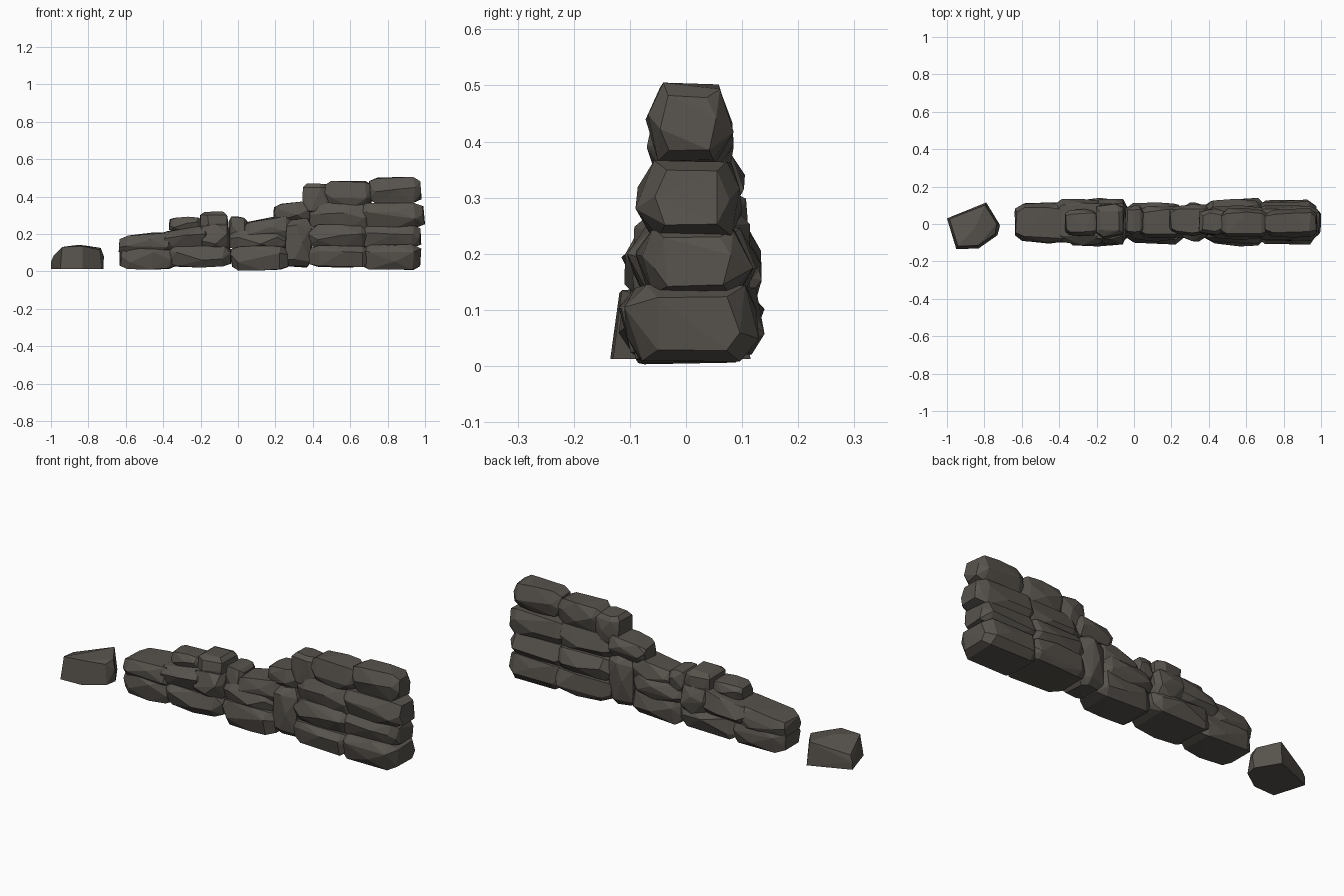
import bpy, bmesh, math, random
from mathutils import Vector

if "Cube" in bpy.data.objects:
    bpy.data.objects.remove(bpy.data.objects["Cube"])

rng = random.Random(12)
rock = bpy.data.materials.new("dark_stone")
rock.diffuse_color = (0.095, 0.085, 0.073, 1)
rock.use_nodes = True
rock.node_tree.nodes["Principled BSDF"].inputs["Base Color"].default_value = rock.diffuse_color


def add_hull(name, pts, angle=9):
    """Faceted convex stone around a cloud of points."""
    bm = bmesh.new()
    for p in pts:
        bm.verts.new(p)
    res = bmesh.ops.convex_hull(bm, input=bm.verts[:])
    junk = {g for g in res["geom_interior"] + res["geom_unused"] if isinstance(g, bmesh.types.BMVert)}
    bmesh.ops.delete(bm, geom=[v for v in junk if v.is_valid], context='VERTS')
    bmesh.ops.dissolve_limit(bm, angle_limit=math.radians(angle), verts=bm.verts[:], edges=bm.edges[:])
    bmesh.ops.triangulate(bm, faces=[f for f in bm.faces if len(f.verts) > 4])
    bmesh.ops.recalc_face_normals(bm, faces=bm.faces[:])
    me = bpy.data.meshes.new(name)
    bm.to_mesh(me)
    bm.free()
    me.materials.append(rock)
    ob = bpy.data.objects.new(name, me)
    bpy.context.collection.objects.link(ob)
    return ob


def stone(name, x, y, z, tilt=0.0, square=0.5, upright=False):
    """Rough block filling the ranges x, y, z; tilt raises the right end of its top."""
    stations = [(-1, .68), (-.72, .96), (.1, 1), (.75, .96), (1, .68)]
    pts = []
    for u, s in stations:
        turn = rng.uniform(-.12, .12)
        for k in range(6):
            a = k * math.pi / 3 + turn
            c, d = math.cos(a), math.sin(a)
            # squarer sections for foundation stones
            p = [u + rng.uniform(-.06, .06),
                 s * math.copysign(abs(c) ** square, c) * rng.uniform(.86, 1),
                 s * math.copysign(abs(d) ** square, d) * rng.uniform(.86, 1)]
            if upright:
                p = [p[2], p[1], p[0]]
            pts.append(p)
    lo = [min(p[i] for p in pts) for i in range(3)]
    hi = [max(p[i] for p in pts) for i in range(3)]
    out = []
    for p in pts:
        f = [(p[i] - lo[i]) / (hi[i] - lo[i]) for i in range(3)]
        q = [r[0] + t * (r[1] - r[0]) for r, t in zip((x, y, z), f)]
        q[2] += tilt * (f[0] - .5) * f[2]
        out.append(Vector(q))
    return add_hull(name, out)


# Loose boulder at the low end: tapered six-sided block
plan = [(-1, .03), (-.79, .115), (-.72, 0), (-.73, -.06), (-.83, -.13), (-.95, -.135)]
top_z = [.085, .135, .125, .115, .135, .13]
pts = [Vector((px, py, .012)) for px, py in plan]
for (px, py), h in zip(plan, top_z):
    pts.append(Vector((-.86 + (px + .86) * .9, py * .88, h)))
pts += [Vector((-.85, -.02, .142)), Vector((-1, .03, .05)), Vector((-.717, -.01, .08))]
add_hull("loose_boulder", pts, 4)

# Foundation course
stone("base_stone_1", (-.635, -.32), (-.105, .115), (.01, .14), square=.3)
stone("base_stone_2", (-.39, -.03), (-.12, .14), (.02, .14), square=.3)
stone("base_stone_3", (-.04, .27), (-.11, .115), (.003, .14), square=.35)
stone("base_stone_4", (.37, .71), (-.12, .14), (.02, .14), square=.3)
stone("base_stone_5", (.65, .98), (-.11, .13), (.008, .145), square=.35)
stone("upright_stone", (.25, .395), (-.095, .115), (.02, .285), square=.4, upright=True)

# Second course
stone("second_stone_1", (-.638, -.32), (-.1, .115), (.085, .205), tilt=.03, square=.4)
stone("second_stone_2", (-.44, -.15), (-.115, .135), (.11, .23), tilt=.05)
stone("second_stone_3", (-.22, -.04), (-.11, .135), (.1, .25), square=.4)
stone("second_stone_4", (-.05, .26), (-.095, .115), (.11, .22))
stone("second_stone_5", (.37, .7), (-.105, .135), (.12, .25))
stone("second_stone_6", (.64, .98), (-.09, .12), (.12, .25))

# Third course
stone("cap_stone_left", (-.37, -.19), (-.065, .08), (.21, .292), square=.4)
stone("block_stone_left", (-.205, -.05), (-.08, .11), (.18, .32), square=.4, upright=True)
stone("third_stone_1", (-.05, .05), (-.06, .1), (.17, .292), square=.4)
stone("third_stone_2", (.02, .29), (-.075, .1), (.16, .285), tilt=.05)
stone("third_stone_3", (.38, .72), (-.085, .1), (.22, .37))
stone("third_stone_4", (.64, 1), (-.09, .1), (.23, .37))

# Top course
stone("top_stone_1", (.19, .41), (-.065, .105), (.27, .37), tilt=.02, square=.4)
stone("top_stone_2", (.345, .49), (-.06, .085), (.3, .47), square=.4, upright=True)
stone("top_stone_3", (.46, .72), (-.07, .085), (.34, .485))
stone("top_stone_4", (.7, .98), (-.072, .085), (.36, .505), square=.6)
